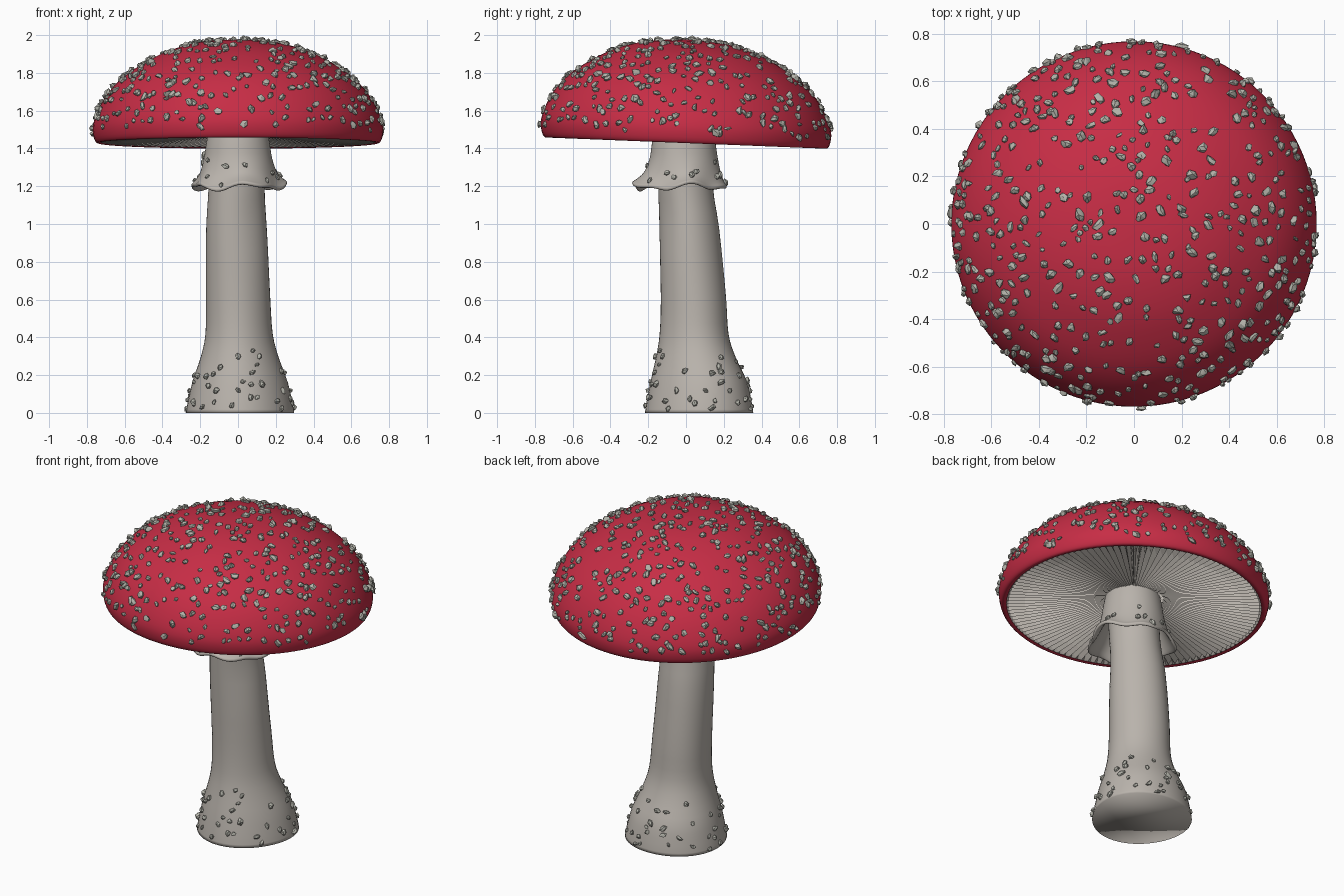
import bpy, bmesh, random
from math import sin, cos, pi, radians, exp
from mathutils import Vector, Matrix

random.seed(7)
if "Cube" in bpy.data.objects:
    bpy.data.objects.remove(bpy.data.objects["Cube"])


def material(name, color):
    m = bpy.data.materials.new(name)
    m.use_nodes = True
    m.diffuse_color = (*color, 1)
    m.node_tree.nodes["Principled BSDF"].inputs["Base Color"].default_value = (*color, 1)
    return m


RED = material("cap red", (0.57, 0.026, 0.06))
CREAM = material("stem cream", (0.49, 0.455, 0.415))
WART = material("wart grey", (0.45, 0.45, 0.40))


def finish(bm, name, mat, angle=None):
    bmesh.ops.recalc_face_normals(bm, faces=bm.faces[:])
    mesh = bpy.data.meshes.new(name)
    bm.to_mesh(mesh)
    bm.free()
    mesh.materials.append(mat)
    ob = bpy.data.objects.new(name, mesh)
    bpy.context.collection.objects.link(ob)
    if angle:
        bpy.ops.object.select_all(action="DESELECT")
        ob.select_set(True)
        bpy.context.view_layer.objects.active = ob
        bpy.ops.object.shade_smooth_by_angle(angle=radians(angle))
    return ob


def loft(rows, count, point, cap_start=False, cap_end=False):
    """Skin rings of points; point(row, k) gives the position of column k."""
    bm = bmesh.new()
    rings = [[bm.verts.new(point(row, k)) for k in range(count)] for row in rows]
    for a, b in zip(rings, rings[1:]):
        for k in range(count):
            j = (k + 1) % count
            bm.faces.new((a[k], a[j], b[j], b[k]))
    if cap_start:
        bm.faces.new(rings[0])
    if cap_end:
        bm.faces.new(rings[-1])
    return bm


def smooth_profile(points, steps):
    """Catmull-Rom samples through the profile points."""
    pts = [Vector(p) for p in points]
    pts = [2 * pts[0] - pts[1]] + pts + [2 * pts[-1] - pts[-2]]
    out = []
    for a, b, c, d in zip(pts, pts[1:], pts[2:], pts[3:]):
        for i in range(steps):
            t = i / steps
            out.append(0.5 * (2 * b + (c - a) * t + (2 * a - 5 * b + 4 * c - d) * t * t
                              + (3 * b - a - 3 * c + d) * t ** 3))
    return out + [pts[-2]]


# Cap: dome leaning towards the back
def lean(x, y, z):
    return Vector((x, y, z - 0.04 * y))


dome = smooth_profile([(0.725, 1.432), (0.748, 1.43), (0.764, 1.46), (0.768, 1.52), (0.742, 1.60),
                       (0.69, 1.69), (0.61, 1.775), (0.50, 1.85), (0.37, 1.915),
                       (0.2, 1.962), (0.01, 1.977)], 3)
SEG = 96


def cap_point(p, k):
    a = 2 * pi * k / SEG
    return lean(p[0] * cos(a), p[0] * sin(a), p[1])


finish(loft(dome, SEG, cap_point, cap_end=True), "cap", RED, 50)

# Gills: radial pleats under the cap
GILLS = 116


def gill_point(row, k):
    r, z, depth = row
    a = pi * k / GILLS
    return lean(r * cos(a), r * sin(a), z + depth * (k % 2))


gill_rows = [(0.738, 1.435, 0.0), (0.715, 1.431, 0.03), (0.62, 1.435, 0.06), (0.45, 1.447, 0.07),
             (0.28, 1.465, 0.05), (0.1, 1.49, 0.02)]
finish(loft(gill_rows, 2 * GILLS, gill_point), "gills", CREAM)

# Stem: bulbous foot, slightly lumpy, drifting forward as it rises
stem_rows = smooth_profile([(0.287, 0.0, 0.075), (0.277, 0.06, 0.075), (0.252, 0.17, 0.072),
                            (0.207, 0.30, 0.055), (0.18, 0.42, 0.045), (0.171, 0.62, 0.04),
                            (0.16, 0.98, 0.015), (0.147, 1.2, -0.005), (0.145, 1.52, -0.01)], 3)


def stem_point(p, k, n=48):
    a = 2 * pi * k / n
    r, z, shift = p
    lump = 1 + 0.02 * sin(3 * a + 2 * z) + 0.012 * sin(2 * a - 4 * z)
    dent = 0.012 * exp(-((z - 1.05) / 0.16) ** 2) * max(0, cos(a + 0.8)) ** 4
    r = r * lump - dent
    return Vector((r * cos(a) + 0.01 * cos(3 * z), r * sin(a) + shift, z))


finish(loft(stem_rows, 48, stem_point, True, True), "stem", CREAM, 180)

# Skirt: hanging collar with a wavy hem and a hollow inside
skirt_rows = smooth_profile([(0.155, 1.5, 0), (0.168, 1.43, 0), (0.18, 1.35, 0), (0.203, 1.27, 0.3),
                             (0.23, 1.225, 0.8), (0.246, 1.207, 1), (0.238, 1.192, 1),
                             (0.215, 1.215, 0.7), (0.175, 1.28, 0.2), (0.14, 1.36, 0)], 3)


def skirt_point(p, k, n=64):
    a = 2 * pi * k / n
    r, z, wave = p
    r += wave * (0.012 * sin(5 * a + 1) + 0.008 * sin(3 * a))
    z += wave * (0.013 * sin(4 * a + 0.5) + 0.008 * sin(7 * a))
    return Vector((r * cos(a), r * sin(a) - 0.012 - 0.02 * wave, z))


finish(loft(skirt_rows, 64, skirt_point), "skirt", CREAM, 180)


# Warts: angular pebbles sitting on a surface
def add_wart(bm, place, normal, size):
    made = bmesh.ops.create_icosphere(bm, subdivisions=1, radius=1)["verts"]
    stretch = random.uniform(0.75, 1.35)
    turn = normal.to_track_quat("Z", "Y").to_matrix().to_4x4()
    turn = turn @ Matrix.Rotation(random.uniform(0, 2 * pi), 4, "Z")
    for v in made:
        co = v.co * random.uniform(0.7, 1.25)
        co = Vector((co.x * stretch, co.y / stretch, co.z * 0.8))
        v.co = place + turn @ (co * size)


def scatter(name, rows, count, point, columns, sizes, keep):
    """Spread warts evenly by area over the lofted surface rows."""
    bm = bmesh.new()
    bands = list(zip(rows, rows[1:]))
    weights = [(a[0] + b[0]) * (Vector(a) - Vector(b)).length * keep((a[1] + b[1]) / 2)
               for a, b in bands]
    spots = []
    for low, high in random.choices(bands, weights, k=count * 4):
        k = random.uniform(0, columns)
        row = Vector(low).lerp(Vector(high), random.random())
        p = point(row, k)
        gap = random.choice((0.022, 0.045, 0.055))
        if len(spots) >= count or any((p - q).length < gap for q in spots):
            continue
        spots.append(p)
        across = point(row, k + 0.5) - point(row, k - 0.5)
        normal = across.cross(point(high, k) - point(low, k)).normalized()
        if normal.dot(Vector((p.x, p.y, 0.02))) < 0:
            normal.negate()
        add_wart(bm, p + normal * 0.004, normal, random.uniform(*sizes))
    finish(bm, name, WART, 25)


scatter("cap_warts", dome, 500, cap_point, SEG, (0.013, 0.025),
        lambda z: 1 if z > 1.53 else 0.6 if z > 1.475 else 0)
scatter("foot_warts", stem_rows, 62, stem_point, 48, (0.012, 0.022),
        lambda z: max(0, 1 - z / 0.36) if z > 0.025 else 0)
scatter("skirt_warts", skirt_rows[:15], 20, skirt_point, 64, (0.013, 0.02),
        lambda z: 1 if 1.22 < z < 1.37 else 0)
